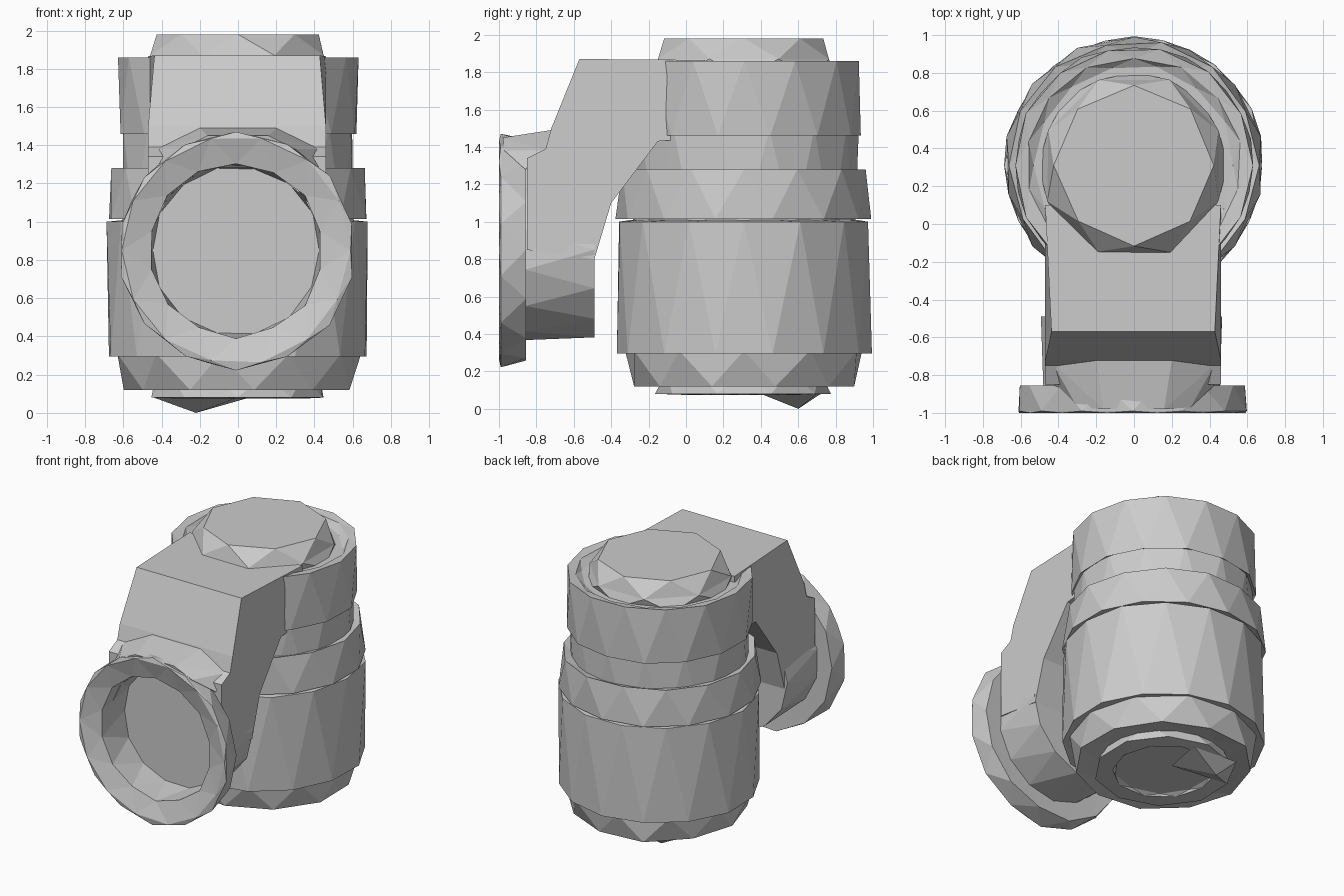
import bpy, bmesh, math, random
from mathutils import Matrix, Vector

random.seed(4)
cube = bpy.data.objects.get("Cube")
if cube:
    bpy.data.objects.remove(cube)

grey = bpy.data.materials.new("plain_grey")
grey.use_nodes = True
grey.diffuse_color = (0.6, 0.6, 0.6, 1)
grey.node_tree.nodes["Principled BSDF"].inputs["Base Color"].default_value = (0.6, 0.6, 0.6, 1)

AXIS_Y = 0.31      # centre line of the upright body
MOUTH_Z = 0.85     # centre line of the side outlet


def finish(name, bm):
    bmesh.ops.recalc_face_normals(bm, faces=bm.faces)
    mesh = bpy.data.meshes.new(name)
    bm.to_mesh(mesh)
    bm.free()
    mesh.materials.append(grey)
    obj = bpy.data.objects.new(name, mesh)
    bpy.context.collection.objects.link(obj)
    return obj


def faceted_lathe(name, profile, sides, matrix, jitter=0.008):
    """Rings of (radius, height), each turned half a step for triangular facets."""
    bm = bmesh.new()
    rings = []
    for i, (r, h) in enumerate(profile):
        ring = []
        for k in range(sides):
            a = math.tau * (k + 0.5 * (i % 2)) / sides
            rr = r + random.uniform(-jitter, jitter)
            ring.append(bm.verts.new(matrix @ Vector((rr * math.cos(a), rr * math.sin(a), h))))
        rings.append(ring)
    for i, (low, high) in enumerate(zip(rings, rings[1:])):
        for k in range(sides):
            n = (k + 1) % sides
            if i % 2 == 0:
                bm.faces.new((low[k], low[n], high[k]))
                bm.faces.new((low[n], high[n], high[k]))
            else:
                bm.faces.new((low[k], high[n], high[k]))
                bm.faces.new((low[k], low[n], high[n]))
    bm.faces.new(rings[0])
    bm.faces.new(rings[-1])
    return finish(name, bm)


def hull(name, points):
    """Convex solid around a few points."""
    bm = bmesh.new()
    verts = [bm.verts.new(p) for p in points]
    bmesh.ops.convex_hull(bm, input=verts)
    return finish(name, bm)


upright = Matrix.Translation((0, AXIS_Y, 0))
# Height along the outlet axis runs towards the front
forward = Matrix.Translation((-0.01, 0, MOUTH_Z)) @ Matrix.Rotation(math.pi / 2, 4, "X")

# Upright body, from the foot to the cap
faceted_lathe("base_plate", [(0.43, 0.2), (0.47, 0.08), (0.35, 0.075), (0.33, 0.095)], 10, upright)
faceted_lathe("foot", [(0.46, 0.14), (0.6, 0.12), (0.65, 0.31)], 11, upright, 0.015)
faceted_lathe("main_barrel", [(0.62, 0.3), (0.685, 0.295), (0.685, 1.0), (0.6, 1.01)], 14, upright)
faceted_lathe("collar", [(0.6, 1.03), (0.685, 1.015), (0.66, 1.28), (0.59, 1.26)], 14, upright)
faceted_lathe("neck", [(0.605, 0.95), (0.61, 1.5)], 14, upright)
faceted_lathe("head", [(0.58, 1.49), (0.63, 1.46), (0.63, 1.86), (0.57, 1.85), (0.53, 1.82)], 14, upright)
faceted_lathe("top_cap", [(0.5, 1.78), (0.49, 1.87), (0.42, 1.98)], 8, upright)

# Low sagging point under the base
hull("drip_point", [(-0.44, 0.45, 0.08), (-0.3, 0.72, 0.08), (0.06, 0.7, 0.08),
                    (0, 0.4, 0.08), (-0.22, 0.6, 0)])

# Arm bending from the head down to the outlet
side = [(0.1, 1.865), (-0.57, 1.87), (-0.72, 1.5), (-0.75, 1.39), (-0.85, 1.34),
        (-0.85, MOUTH_Z), (-0.49, 0.8), (-0.4, 1.1), (-0.15, 1.43), (0.1, 1.45)]
bm = bmesh.new()
left, right = [[bm.verts.new((x, y, z)) for y, z in side] for x in (0.46, -0.47)]
bm.faces.new(left)
bm.faces.new(right)
for i in range(len(side)):
    j = (i + 1) % len(side)
    bm.faces.new((left[i], left[j], right[j], right[i]))
# Narrow the upper front edge slightly
for v in bm.verts:
    if v.co.y < -0.5 and v.co.z > 1.8:
        v.co.x *= 0.93
arm = finish("arm", bm)

# Bore that opens the arm behind the mouth
bm = bmesh.new()
bmesh.ops.create_cone(bm, segments=14, radius1=0.452, radius2=0.452, depth=0.5, cap_ends=True,
                      matrix=forward @ Matrix.Translation((0, 0, 0.94)))
bore = finish("bore_cutter", bm)
bore.hide_render = True
bore.display_type = "WIRE"
cut = arm.modifiers.new("bore", "BOOLEAN")
cut.operation = "DIFFERENCE"
cut.object = bore

# Round outlet with a wide flange and a deep hollow mouth
faceted_lathe("outlet", [(0.475, 0.49), (0.475, 0.86), (0.6, 0.855), (0.62, 0.99), (0.595, 1.0),
                         (0.455, 0.955), (0.44, 0.7)], 14, forward)

# Ridge joining the top of the flange to the arm
hull("flange_ridge", [(s * x, y, z) for s in (-1, 1) for x, y, z in
                      ((0.2, -0.72, 1.49), (0.43, -0.74, 1.38), (0.42, -0.86, 1.28),
                       (0.16, -0.98, 1.45), (0.3, -0.97, 1.38), (0.2, -0.76, 1.34))])
